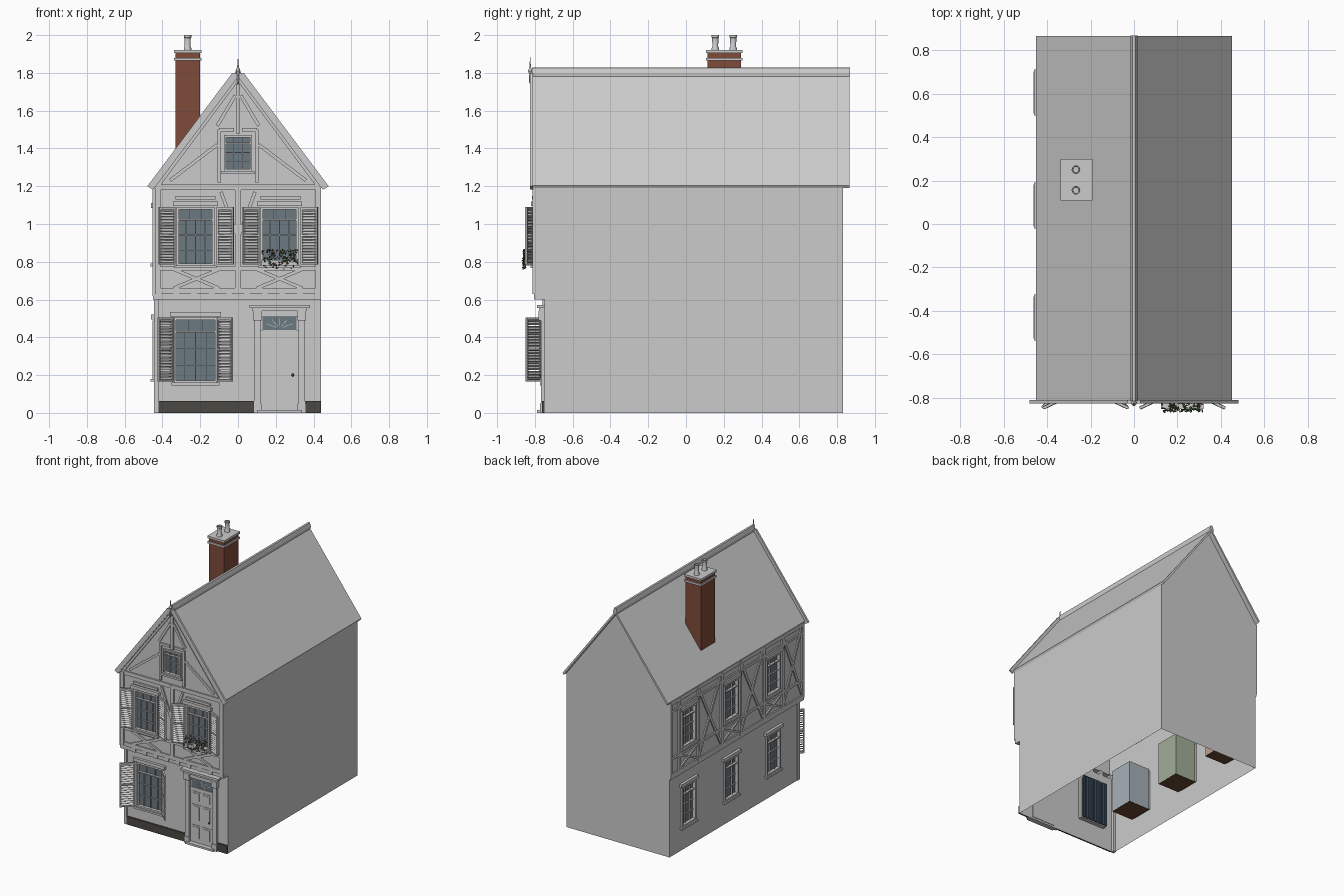
import bpy, bmesh, math, random
from mathutils import Matrix, Vector

if "Cube" in bpy.data.objects:
    bpy.data.objects.remove(bpy.data.objects["Cube"])

random.seed(4)


def mat(name, *rgb):
    m = bpy.data.materials.new(name)
    m.diffuse_color = (*rgb, 1)
    m.use_nodes = True
    m.node_tree.nodes["Principled BSDF"].inputs["Base Color"].default_value = m.diffuse_color
    return m


GLASS = mat("glass", .15, .19, .22)
BRICK = mat("brick", .21, .07, .042)
DARK = mat("dark_stone", .07, .065, .055)
WOOD = mat("room_wood", .13, .06, .03)
NAVY = mat("curtain_blue", .05, .08, .12)
ROOMS = [mat("room_tan", .5, .36, .28), mat("room_green", .36, .42, .32), mat("room_blue", .38, .44, .48)]
LEAF, PETAL = mat("leaf", .05, .13, .04), mat("petal", .5, .06, .14)
FRONT = Matrix.Identity(4)


def place(x, y, z, deg=0):
    return Matrix.Translation((x, y, z)) @ Matrix.Rotation(math.radians(deg), 4, 'Z')


LEFT = place(-.44, 0, 0, -90)     # local x runs along -y, local -y points outwards
LOW, UP = place(0, -.75, 0), place(0, -.80, 0)


class Part:
    """Collects simple solids into one named object."""
    def __init__(self, name, M=FRONT, material=None):
        self.name, self.M, self.material, self.bm = name, M, material, bmesh.new()

    def box(self, x0, x1, y0, y1, z0, z1, rot=FRONT):
        c = Matrix.Translation(((x0 + x1) / 2, (y0 + y1) / 2, (z0 + z1) / 2))
        s = Matrix.Diagonal((x1 - x0, y1 - y0, z1 - z0, 1))
        bmesh.ops.create_cube(self.bm, size=1, matrix=self.M @ c @ rot @ s)

    def bar(self, a, b, w, y0=-.01, y1=0):
        L, ang = math.dist(a, b), math.atan2(b[1] - a[1], b[0] - a[0])
        cx, cz = (a[0] + b[0]) / 2, (a[1] + b[1]) / 2
        self.box(cx - L / 2, cx + L / 2, y0, y1, cz - w / 2, cz + w / 2, Matrix.Rotation(-ang, 4, 'Y'))

    def done(self, smooth=False):
        me = bpy.data.meshes.new(self.name)
        self.bm.to_mesh(me)
        self.bm.free()
        ob = bpy.data.objects.new(self.name, me)
        bpy.context.collection.objects.link(ob)
        if self.material:
            me.materials.append(self.material)
        if smooth:
            me.shade_smooth()
            me.set_sharp_from_angle(angle=math.radians(35))
        return ob


def poly(name, pts):
    p = Part(name)
    p.bm.faces.new([p.bm.verts.new(v) for v in pts])
    return p.done()


def chevron(name, half, y0, y1):
    """Mirrored half profile (x, z), top outline then underside, extruded along y."""
    n = len(half)
    pts = half + [(-x, z) for x, z in half[-2:0:-1]]
    p = Part(name)
    f = p.bm.faces.new([p.bm.verts.new((x, y0, z)) for x, z in pts])
    ext = bmesh.ops.extrude_face_region(p.bm, geom=[f], use_keep_orig=True)
    bmesh.ops.translate(p.bm, vec=(0, y1 - y0, 0), verts=[v for v in ext['geom'] if isinstance(v, bmesh.types.BMVert)])
    bmesh.ops.recalc_face_normals(p.bm, faces=p.bm.faces)
    return p.done()


def wall(name, M, u0, u1, z0, z1, holes, gable=False):
    """Flat wall with rectangular openings, optionally trimmed to the roof slope."""
    us = sorted({u0, u1, *[h[0] for h in holes], *[h[1] for h in holes]})
    zs = sorted({z0, z1, *[h[2] for h in holes], *[h[3] for h in holes]})
    p = Part(name)
    for a, b in zip(us, us[1:]):
        for c, d in zip(zs, zs[1:]):
            if not any(h[0] <= a and b <= h[1] and h[2] <= c and d <= h[3] for h in holes):
                p.bm.faces.new([p.bm.verts.new((u, 0, z)) for u, z in ((a, c), (b, c), (b, d), (a, d))])
    bmesh.ops.remove_doubles(p.bm, verts=p.bm.verts, dist=1e-5)
    for s in (-1, 1) if gable else ():
        bmesh.ops.bisect_plane(p.bm, geom=p.bm.verts[:] + p.bm.edges[:] + p.bm.faces[:],
                               plane_co=(0, 0, 1.78), plane_no=(s * 1.333, 0, 1), clear_outer=True)
    p.bm.transform(M)
    return p.done()


def window(name, M, u0, u1, z0, z1, cols=4, rows=3, f=.012, top=True):
    """Frame, glazing bars with a transom row, and glass."""
    p = Part(name + "_frame", M)
    for a, b in ((u0, u0 + f), (u1 - f, u1)):
        p.box(a, b, -.012, .03, z0, z1)
    for a, b in ((z0, z0 + f), (z1 - f, z1)):
        p.box(u0, u1, -.012, .03, a, b)
    zt, w = z1 - (z1 - z0) * .22, u1 - u0
    p.box(u0, u1, -.006, .02, zt - .004, zt + .004)
    for i in range(1, cols):
        p.box(u0 + w * i / cols - .002, u0 + w * i / cols + .002, .002, .014, z0, zt)
    for i in range(1, 3):
        p.box(u0 + w * i / 3 - .002, u0 + w * i / 3 + .002, .002, .014, zt, z1)
    for i in range(1, rows):
        z = z0 + (zt - z0) * i / rows
        p.box(u0, u1, .002, .014, z - .002, z + .002)
    p.box(u0 - .012, u1 + .012, -.022, 0, z0 - .014, z0)
    if top:
        p.box(u0 - .02, u1 + .02, -.02, 0, z1 + .005, z1 + .03)
    p.done()
    g = Part(name + "_glass", M, GLASS)
    g.box(u0, u1, .012, .014, z0, z1)
    g.done()


def shutter(name, x, y, side, w, z0, z1, deg):
    p = Part(name, place(x, y, 0, -side * deg))
    X = lambda a, b: sorted((side * a, side * b))
    for a, b in ((0, .01), (w - .01, w)):
        p.box(*X(a, b), -.006, .006, z0, z1)
    for z in (z0, (z0 + z1) / 2 - .006, z1 - .012):
        p.box(*X(0, w), -.006, .006, z, z + .012)
    n = 20
    for i in range(1, n):
        z = z0 + (z1 - z0) * i / n
        p.box(*X(.008, w - .004), -.009, .009, z - .0015, z + .0015, Matrix.Rotation(.7, 4, 'X'))
    p.done()


def lathe(name, prof, x, y, steps=16):
    p = Part(name)
    vs = [p.bm.verts.new((r, 0, z)) for r, z in prof]
    es = [p.bm.edges.new(e) for e in zip(vs, vs[1:])]
    bmesh.ops.spin(p.bm, geom=vs + es, cent=(0, 0, 0), axis=(0, 0, 1), angle=math.tau, steps=steps)
    bmesh.ops.remove_doubles(p.bm, verts=p.bm.verts, dist=1e-5)
    bmesh.ops.recalc_face_normals(p.bm, faces=p.bm.faces)
    p.bm.transform(Matrix.Translation((x, y, 0)))
    return p.done(True)


# Walls: hollow shell, open underneath
side_u = (-.605, -.085, .43)
lo_holes = [(u - .085, u + .085, .18, .49) for u in side_u]
up_holes = [(u - .085, u + .085, .79, 1.08) for u in side_u]
low_win, up_wins, attic = (-.34, -.11, .16, .505), [(-.325, -.125, .78, 1.09), (.12, .32, .78, 1.09)], (-.075, .075, 1.28, 1.47)
wall("front_wall_lower", LOW, -.44, .44, 0, .6, [low_win])
wall("front_wall_upper", UP, -.44, .44, .6, 1.8, up_wins + [attic], True)
wall("left_wall_lower", LEFT, -.83, .75, 0, .6, lo_holes)
wall("left_wall_upper", LEFT, -.83, .80, .6, 1.2, up_holes)
poly("right_wall", [(.44, -.75, 0), (.44, .83, 0), (.44, .83, 1.2), (.44, -.8, 1.2), (.44, -.8, .6), (.44, -.75, .6)])
poly("back_wall", [(-.44, .83, 0), (.44, .83, 0), (.44, .83, 1.2), (0, .83, 1.79), (-.44, .83, 1.2)])
poly("jetty_soffit", [(-.44, -.8, .63), (.44, -.8, .63), (.44, -.75, .63), (-.44, -.75, .63)])

# Roof, ridge, bargeboards
chevron("roof", [(0, 1.80), (.45, 1.205), (.442, 1.19), (0, 1.778)], -.82, .865)
chevron("ridge_cap", [(0, 1.828), (.008, 1.826), (.016, 1.80), (.014, 1.78), (0, 1.795)], -.815, .868)
chevron("bargeboards", [(0, 1.80), (.03, 1.80), (.48, 1.2), (.45, 1.182), (0, 1.785)], -.825, -.81)
chevron("gable_trim", [(0, 1.80), (.445, 1.205), (.41, 1.205), (0, 1.755)], -.812, -.80)
lathe("finial", [(0, 1.74), (.006, 1.75), (.005, 1.79), (.012, 1.81), (.005, 1.83), (.003, 1.85), (0, 1.89)], 0, -.825, 10)

# Chimney with two pots
p = Part("chimney_stack", FRONT, BRICK)
p.box(-.33, -.20, .115, .29, 1.3, 1.905)
p.done()
p = Part("chimney_bands")
p.box(-.338, -.192, .107, .298, 1.865, 1.88)
p.box(-.338, -.192, .107, .298, 1.905, 1.922)
p.done()
for i, y in enumerate((.155, .25)):
    lathe(f"chimney_pot_{i}", [(.02, 1.92), (.02, 1.93), (.015, 1.94), (.017, 1.985), (.02, 1.988), (.02, 2),
                               (.015, 2), (.013, 1.93), (0, 1.93)], -.267, y)

# Front windows and shutters
window("lower_window", LOW, *low_win)
p = Part("lower_window_curtain", LOW, NAVY)
for i in range(9):
    p.box(-.335 + i * .025, -.318 + i * .025, .04, .05, .16, .505)
p.done()
for i, w in enumerate(up_wins):
    window(f"upper_window_{i}", UP, *w)
    shutter(f"upper_shutter_{i}_left", w[0] - .008, -.807, -1, .095, .785, 1.09, 25)
    shutter(f"upper_shutter_{i}_right", w[1] + .014, -.807, 1, .095, .785, 1.09, 25)
window("attic_window", UP, *attic, cols=3, top=False)
shutter("lower_shutter_left", -.345, -.768, -1, .11, .165, .505, 45)
shutter("lower_shutter_right", -.108, -.768, 1, .11, .165, .505, 45)

# Side windows with rooms behind them
for i, u in enumerate(side_u):
    for tag, (a, b, c, d) in (("lower", lo_holes[i]), ("upper", up_holes[i])):
        window(f"side_{tag}_window_{i}", LEFT, a, b, c, d, cols=3)
        r = Part(f"side_{tag}_room_{i}", LEFT, ROOMS[i])
        r.box(a - .01, b + .01, .02, .2, c - .01, d + .01)
        r.done()
        r = Part(f"side_{tag}_room_floor_{i}", LEFT, WOOD)
        r.box(a - .01, b + .01, .02, .2, c - .014, c - .0105)
        r.done()

# Front timber framing
p = Part("front_timbers", UP)
for z, w in ((.645, .03), (.765, .02), (1.195, .03)):
    p.bar((-.44, z), (.44, z), w)
for x in (-.425, 0, .425):
    p.bar((x, .63), (x, 1.2), .03, -.012)
for s in (-1, 1):
    p.bar((s * .12, 1.14), (s * .33, 1.14), .018, -.014)
    for a, b in (((.10, .66), (.34, .76)), ((.34, .66), (.10, .76)), ((.01, .95), (.09, 1.17)),
                 ((.10, 1.22), (.10, 1.5)), ((.36, 1.23), (.11, 1.42)), ((.02, 1.50), (.10, 1.50)),
                 ((.015, 1.68), (.11, 1.52))):
        p.bar((s * a[0], a[1]), (s * b[0], b[1]), .018)
p.bar((0, 1.48), (0, 1.74), .022)
p.done()
p = Part("jetty_joists", LOW)
for i in range(10):
    p.box(-.435 + i * .0935, -.405 + i * .0935, -.055, 0, .60, .635)
p.done()

# Left side timber framing
p = Part("side_timbers", LEFT)
for z, w in ((.62, .04), (.755, .018), (1.185, .03), (1.12, .018)):
    p.bar((-.83, z), (.8, z), w)
for u in (-.82, .79, *[c + s * .115 for c in side_u for s in (-1, 1)]):
    p.bar((u, .62), (u, 1.19), .022, -.012)
for a, b in ((-.48, -.21), (.04, .305), (.555, .78)):
    p.bar((a, .65), (b, 1.17), .02, -.009)
    p.bar((a, 1.17), (b, .65), .02, -.0085)
for u in side_u:
    p.bar((u - .1, .65), (u + .1, .745), .014)
    p.bar((u - .1, .745), (u + .1, .65), .014, -.009)
p.done()

# Plinth and corner strip
p = Part("plinth", LOW, DARK)
p.box(-.42, .085, -.012, 0, 0, .062)
p.box(.355, .44, -.012, 0, 0, .062)
p.done()
p = Part("corner_strip", LOW)
p.box(-.445, -.42, -.01, .02, 0, .6)
p.done()

# Door, surround and fanlight
p = Part("door_surround", LOW)
for a, b in ((.085, .12), (.32, .355)):
    p.box(a, b, -.018, 0, 0, .52)
    p.box(a - .004, b + .004, -.024, 0, 0, .05)
    p.box(a - .006, b + .006, -.03, 0, .49, .54)
p.box(.085, .355, -.016, 0, .51, .545)
p.box(.075, .365, -.028, 0, .54, .555)
p.box(.06, .38, -.038, 0, .555, .572)
p.box(.12, .32, -.01, 0, .428, .44)
p.box(.10, .34, -.04, 0, 0, .015)
p.done()
p = Part("door", LOW)
p.box(.12, .32, -.005, .004, .015, .43)
for x0 in (.137, .227):
    for z0, z1 in ((.04, .15), (.18, .31), (.33, .41)):
        p.box(x0, x0 + .076, -.009, 0, z0, z1)
        p.box(x0 + .012, x0 + .064, -.012, 0, z0 + .012, z1 - .012)
p.done()
p = Part("door_knob", LOW, DARK)
bmesh.ops.create_uvsphere(p.bm, u_segments=10, v_segments=8, radius=.008, matrix=Matrix.Translation((.29, -.768, .2)))
p.done(True)
p = Part("fanlight_glass", LOW, GLASS)
p.box(.13, .31, -.004, 0, .44, .508)
p.done()
p = Part("fanlight_bars", LOW)
for i in range(1, 6):
    a = math.pi * i / 6
    p.bar((.22 + .02 * math.cos(a), .445 + .015 * math.sin(a)), (.22 + .08 * math.cos(a), .445 + .055 * math.sin(a)), .003, -.007)
p.done()

# Window box with flowers
p = Part("window_box")
p.box(.125, .32, -.85, -.812, .78, .81)
p.done()
leaves, petals = Part("leaves", FRONT, LEAF), Part("flowers", FRONT, PETAL)
for i in range(150):
    tgt, r = (leaves, .008) if i % 3 else (petals, .0065)
    hang = random.random() < .3
    loc = (random.uniform(.13, .315), random.uniform(-.864, -.85) if hang else random.uniform(-.86, -.818),
           random.uniform(.762, .82) if hang else random.uniform(.81, .865))
    M = Matrix.Translation(loc) @ Matrix.Rotation(random.uniform(0, 6.28), 4, Vector((random.random(), random.random(), 1)).normalized())
    bmesh.ops.create_icosphere(tgt.bm, subdivisions=1, radius=r, matrix=M @ Matrix.Diagonal((1, .35, .6, 1)))
leaves.done()
petals.done()
